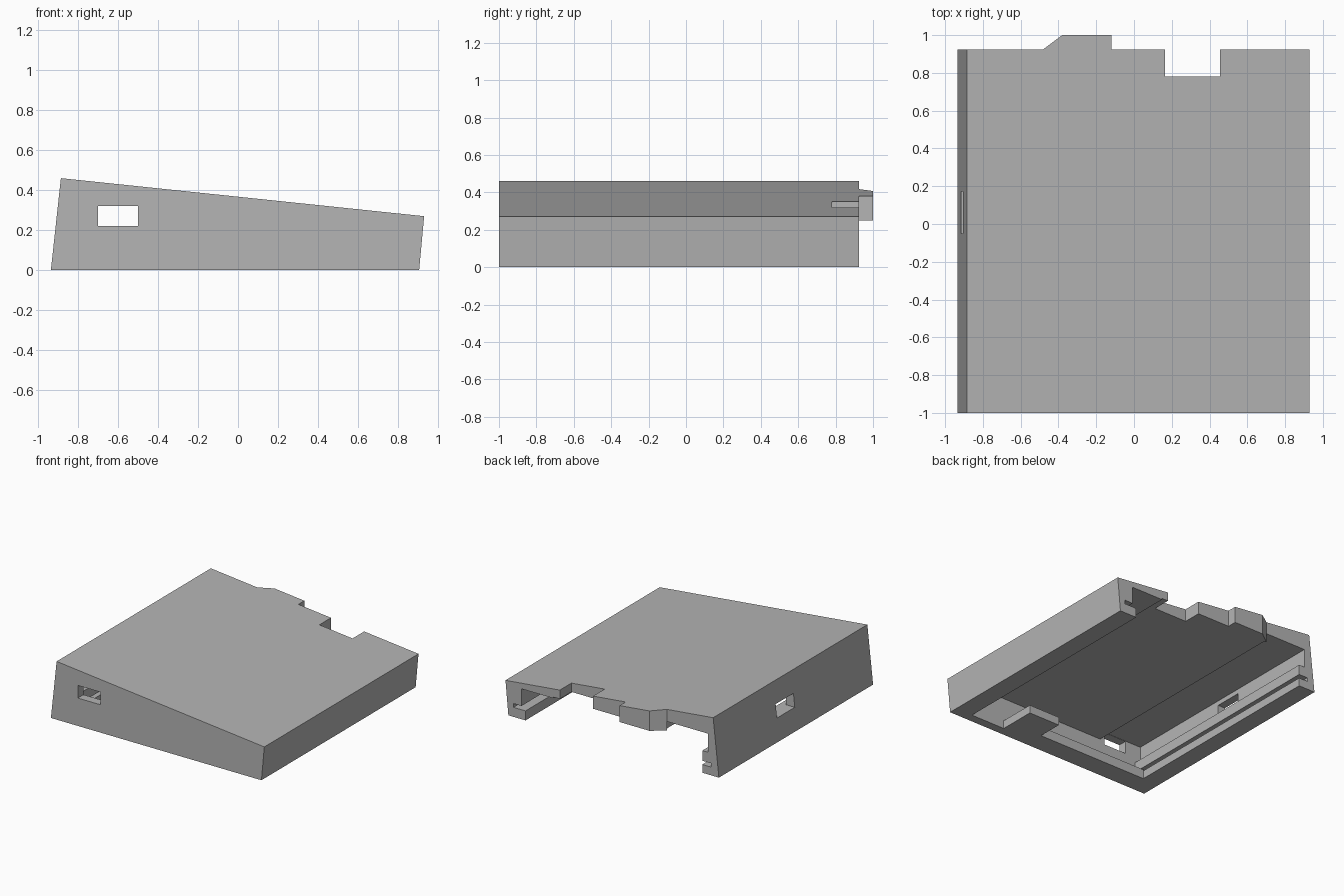
import bpy, bmesh
from mathutils import Vector

cube = bpy.data.objects.get("Cube")
if cube:
    bpy.data.objects.remove(cube, do_unlink=True)

GREY = (0.46, 0.46, 0.46, 1)
mat = bpy.data.materials.new("plain grey")
mat.use_nodes = True
mat.diffuse_color = GREY
mat.node_tree.nodes["Principled BSDF"].inputs["Base Color"].default_value = GREY


def roof_z(x):
    """Height of the sloping roof at x."""
    return 0.46 - (x + 0.885) * (0.19 / 1.815)


def prism(name, start, end):
    """Solid between two matching outlines of 3D points."""
    bm = bmesh.new()
    a = [bm.verts.new(p) for p in start]
    b = [bm.verts.new(p) for p in end]
    bm.faces.new(a)
    bm.faces.new(b[::-1])
    for i in range(len(a)):
        j = (i + 1) % len(a)
        bm.faces.new((a[i], b[i], b[j], a[j]))
    bmesh.ops.recalc_face_normals(bm, faces=bm.faces)
    me = bpy.data.meshes.new(name)
    bm.to_mesh(me)
    bm.free()
    me.materials.append(mat)
    ob = bpy.data.objects.new(name, me)
    bpy.context.collection.objects.link(ob)
    return ob


def along_y(name, outline, y0, y1):
    return prism(name, [(x, y0, z) for x, z in outline], [(x, y1, z) for x, z in outline])


def box(name, x0, x1, y0, y1, z0, z1):
    return along_y(name, [(x0, z0), (x1, z0), (x1, z1), (x0, z1)], y0, y1)


def cut(target, cutter):
    mod = target.modifiers.new("cut", "BOOLEAN")
    mod.operation = "DIFFERENCE"
    mod.solver = "EXACT"
    mod.object = cutter
    cutter.hide_render = True
    bpy.context.view_layer.objects.active = target
    bpy.ops.object.modifier_apply(modifier=mod.name)
    bpy.data.objects.remove(cutter, do_unlink=True)


# Wedge-shaped cover
cover = along_y("cover", [(-0.935, 0), (0.905, 0), (0.93, 0.27), (-0.885, 0.46)], -1, 0.925)

# Hollow, open below and behind, with a board groove along both sides
hollow = [(0.755, -0.1), (0.755, 0.075), (0.86, 0.075), (0.86, 0.105), (0.79, 0.105),
          (0.79, 0.24), (0.51, 0.24), (0.51, 0.25), (-0.46, 0.25), (-0.46, 0.322),
          (-0.84, 0.322), (-0.84, 0.175), (-0.79, 0.175), (-0.79, 0.095),
          (-0.867, 0.095), (-0.867, 0.065), (-0.79, 0.065), (-0.79, -0.1)]
cut(cover, along_y("hollow", hollow, -0.93, 1.2))

# Front window, side window and rear roof notch
cut(cover, box("front_window", -0.70, -0.50, -1.1, -0.9, 0.22, 0.32))
cut(cover, box("side_window", -1.1, -0.7, -0.05, 0.172, 0.178, 0.285))
cut(cover, box("rear_notch", 0.165, 0.455, 0.78, 1.1, 0.15, 0.6))

# Rear tab with one slanted side, flush with the roof
plan = [(-0.48, 0.925), (-0.38, 1), (-0.12, 1), (-0.12, 0.925)]
prism("rear_tab", [(x, y, 0.25) for x, y in plan], [(x, y, roof_z(x)) for x, y in plan])

# Support lip and block inside the front wall
box("front_lip", -0.79, 0.18, -0.93, -0.836, 0, 0.075)
box("front_block", 0.18, 0.455, -0.93, -0.635, 0, 0.065)
